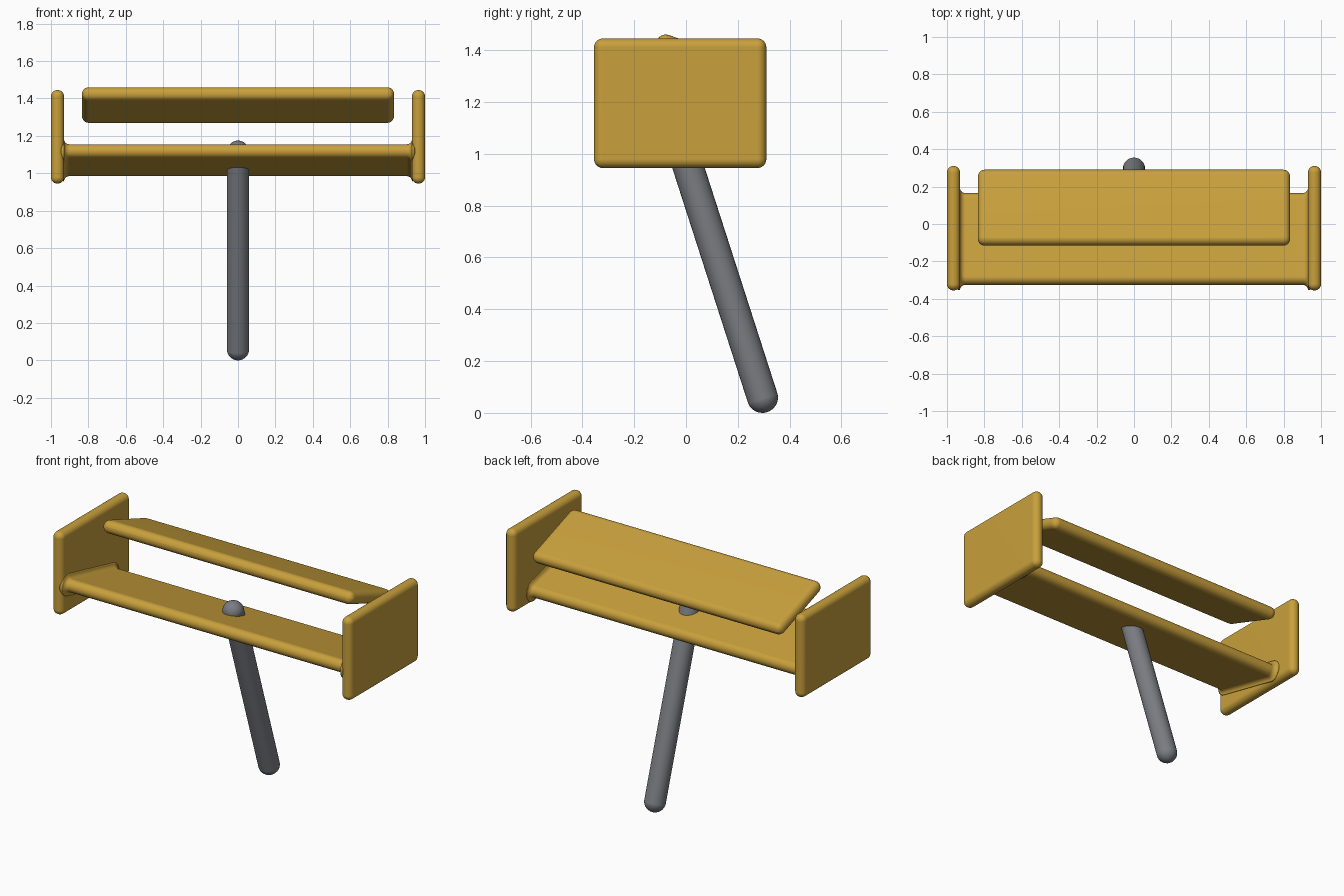
import bpy, bmesh
from math import sin, cos, pi, radians, sqrt
from mathutils import Matrix, Vector

if "Cube" in bpy.data.objects:
    bpy.data.objects.remove(bpy.data.objects["Cube"], do_unlink=True)


def material(name, rgb):
    m = bpy.data.materials.new(name)
    m.use_nodes = True
    color = (*rgb, 1.0)
    m.diffuse_color = color
    m.node_tree.nodes["Principled BSDF"].inputs["Base Color"].default_value = color
    return m


gold = material("golden yellow", (0.58, 0.35, 0.045))
grey = material("steel grey", (0.20, 0.205, 0.225))


def finish(name, bm, mat, bevel=0):
    bmesh.ops.recalc_face_normals(bm, faces=bm.faces)
    mesh = bpy.data.meshes.new(name)
    bm.to_mesh(mesh)
    bm.free()
    mesh.materials.append(mat)
    ob = bpy.data.objects.new(name, mesh)
    bpy.context.collection.objects.link(ob)
    bpy.ops.object.select_all(action="DESELECT")
    ob.select_set(True)
    bpy.context.view_layer.objects.active = ob
    bpy.ops.object.shade_smooth_by_angle(angle=radians(40))
    if bevel:
        mod = ob.modifiers.new("rounded edges", "BEVEL")
        mod.width = bevel
        mod.segments = 6
        # smooth the faces made by the bevel too
        bpy.ops.object.shade_smooth()
    ob.modifiers.new("clean shading", "WEIGHTED_NORMAL")
    return ob


def rounded_box(name, size, centre, bevel, tilt=0):
    bm = bmesh.new()
    bmesh.ops.create_cube(bm, size=1)
    bm.transform(Matrix.Translation(centre) @ Matrix.Rotation(tilt, 4, "X")
                 @ Matrix.Diagonal((*size, 1)))
    return finish(name, bm, gold, bevel)


# Upright end plates
for side, name in ((-1, "right_end_plate"), (1, "left_end_plate")):
    rounded_box(name, (0.07, 0.665, 0.5), (side * 0.965, -0.0225, 1.195), 0.034)

# Upper tilted plank
rounded_box("upper_plank", (1.67, 0.425, 0.075), (0, 0.0875, 1.365), 0.037,
            radians(-19.2))


# Lower tilted plank: round-edged section that flares where it meets the plates
def section(bm, x, radius, span=0.426, steps=12):
    turn = Matrix.Rotation(radians(-12.9), 3, "X")
    ring = []
    for side in (1, -1):
        for i in range(steps + 1):
            a = -pi / 2 + pi * i / steps
            p = Vector((0, side * (span / 2 + radius * cos(a)), side * radius * sin(a)))
            p = turn @ p + Vector((x, -0.08, 1.07))
            ring.append(bm.verts.new(p))
    return ring


inner, fillet, radius = 0.93, 0.028, 0.0375
stations = [(inner + 0.02, radius + fillet * 0.9)]
for i in range(7):
    a = pi / 2 * i / 6
    stations.append((inner - fillet * (1 - cos(a)), radius + fillet * (1 - sin(a))))
stations += [(-x, r) for x, r in reversed(stations)]

bm = bmesh.new()
rings = [section(bm, x, r) for x, r in stations]
for a, b in zip(rings, rings[1:]):
    for i in range(len(a)):
        j = (i + 1) % len(a)
        bm.faces.new((a[i], a[j], b[j], b[i]))
bm.faces.new(rings[0])
bm.faces.new(rings[-1])
finish("lower_plank", bm, gold)

# Slanted pole with domed ends: a sphere stretched between two centres
foot, head = Vector((0, 0.295, 0.06)), Vector((0, -0.045, 1.115))
axis = head - foot
bm = bmesh.new()
bmesh.ops.create_uvsphere(bm, u_segments=32, v_segments=17, radius=0.06)
for v in bm.verts:
    if v.co.z > 0:
        v.co.z += axis.length
bm.transform(Matrix.Translation(foot) @ Vector((0, 0, 1)).rotation_difference(axis).to_matrix().to_4x4())
finish("support_pole", bm, grey)
